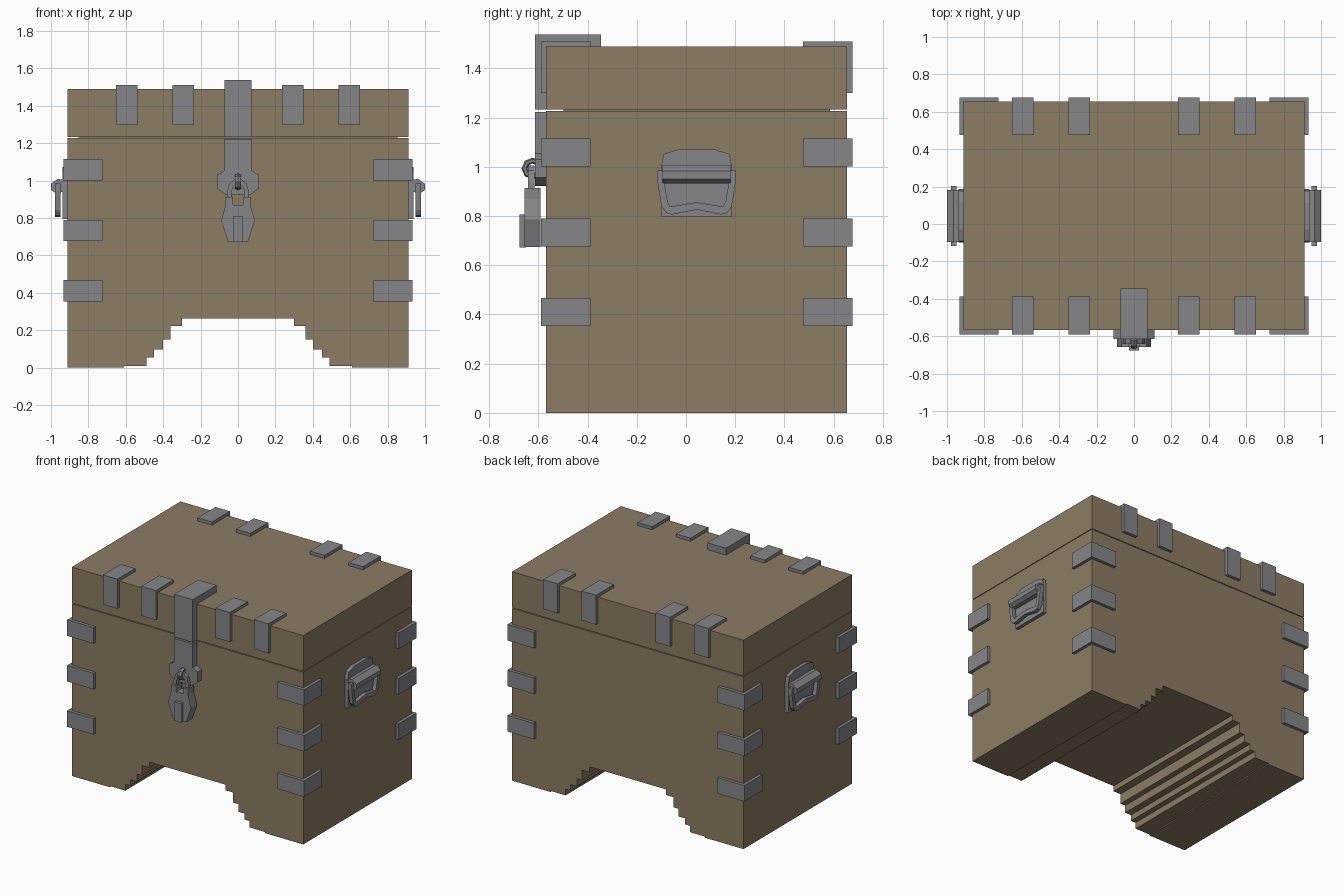
import bpy, bmesh, math

if "Cube" in bpy.data.objects:
    bpy.data.objects.remove(bpy.data.objects["Cube"])


def material(name, rgb):
    m = bpy.data.materials.new(name)
    m.diffuse_color = (*rgb, 1)
    m.use_nodes = True
    m.node_tree.nodes["Principled BSDF"].inputs["Base Color"].default_value = m.diffuse_color
    return m


WOOD = material("brown_wood", (0.265, 0.2, 0.127))
IRON = material("grey_iron", (0.238, 0.238, 0.255))


def prism(name, pts, axis, a, b, mat):
    """Extrude a closed 2D outline along an axis from a to b."""
    place = {"x": lambda p, t: (t, p[0], p[1]),
             "y": lambda p, t: (p[0], t, p[1]),
             "z": lambda p, t: (p[0], p[1], t)}[axis]
    bm = bmesh.new()
    lo = [bm.verts.new(place(p, a)) for p in pts]
    hi = [bm.verts.new(place(p, b)) for p in pts]
    bm.faces.new(lo)
    bm.faces.new(hi[::-1])
    n = len(pts)
    for i in range(n):
        j = (i + 1) % n
        bm.faces.new((lo[i], hi[i], hi[j], lo[j]))
    bmesh.ops.recalc_face_normals(bm, faces=bm.faces)
    me = bpy.data.meshes.new(name)
    bm.to_mesh(me)
    bm.free()
    me.materials.append(mat)
    ob = bpy.data.objects.new(name, me)
    bpy.context.collection.objects.link(ob)
    return ob


def rect(x0, x1, z0, z1):
    return [(x0, z0), (x1, z0), (x1, z1), (x0, z1)]


def sym(half, c=0.0):
    """Mirror an open half outline (offsets from c) into a closed outline."""
    return [(c + u, v) for u, v in half] + [(c - u, v) for u, v in half[::-1]]


W, F, B = 0.912, -0.568, 0.655      # half width, front, back
SEAM, TOP = 1.23, 1.488
T = 0.022                           # strap thickness

# Chest body with stepped arch running front to back
arch = [(0.30, 0.262), (0.30, 0.222), (0.36, 0.222), (0.36, 0.15), (0.40, 0.15),
        (0.40, 0.096), (0.45, 0.096), (0.45, 0.053), (0.49, 0.053), (0.49, 0.008),
        (0.61, 0.008), (0.61, 0.0), (W, 0.0), (W, SEAM - 0.003)]
prism("chest_body", sym(arch), "y", F, B, WOOD)
prism("lid", rect(-W, W, SEAM + 0.002, TOP), "y", F, B, WOOD)
prism("seam_core", rect(-W + 0.06, W - 0.06, SEAM - 0.02, SEAM + 0.02), "y",
      F + 0.07, B - 0.07, WOOD)

# L-shaped straps over the front and back lid edges
for edge, s, side in ((F, 1, "front"), (B, -1, "back")):
    o = edge - s * T
    outline = [(o, 1.30), (o, TOP + T), (edge + s * 0.18, TOP + T),
               (edge + s * 0.18, TOP), (edge, TOP), (edge, 1.30)]
    for c in (-0.595, -0.292, 0.292, 0.595):
        prism(f"{side}_lid_strap", outline, "x", c - 0.057, c + 0.057, IRON)

# Corner brackets, three on each upright corner
for sx in (-1, 1):
    for edge, s in ((F, 1), (B, -1)):
        xi, xo, o = sx * W, sx * (W + T), edge - s * T
        outline = [(xo, o), (xo, edge + s * 0.18), (xi, edge + s * 0.18),
                   (xi, edge), (sx * 0.724, edge), (sx * 0.724, o)]
        for z in (0.41, 0.733, 1.058):
            prism("corner_bracket", outline, "z", z - 0.057, z + 0.057, IRON)

# Hasp: upper plate bent over the lid, lower plate on the body
HF = -0.614
prism("hasp_upper", [(HF, 1.232), (HF, 1.537), (-0.345, 1.537), (-0.345, TOP),
                     (F, TOP), (F, 1.232)], "x", -0.073, 0.073, IRON)
prism("hasp_lower", sym([(0.055, 0.922), (0.068, 0.925), (0.11, 0.957), (0.11, 1.03),
                         (0.073, 1.053), (0.073, 1.222)]), "y", HF, F, IRON)

# Staple ring standing out of the hasp
bpy.ops.mesh.primitive_torus_add(major_segments=8, minor_segments=6, major_radius=0.032,
                                 minor_radius=0.012, location=(0, -0.624, 0.993),
                                 rotation=(0, math.pi / 2, 0))
ring = bpy.context.object
ring.name = "staple_ring"
ring.scale.z = 1.5
ring.data.materials.append(IRON)

# Padlock: shackle, notched body and key cover
outer = [(0.058, 0.90), (0.058, 0.94), (0.045, 0.985), (0.02, 1.005)]
inner = [(0.034, 0.90), (0.034, 0.94), (0.026, 0.968), (0.01, 0.982)]
shackle = (outer + [(-x, z) for x, z in outer[::-1]]
           + [(-x, z) for x, z in inner] + inner[::-1])
prism("padlock_shackle", shackle, "y", -0.642, -0.616, IRON)
prism("padlock_body", sym([(0.053, 0.675), (0.09, 0.785), (0.066, 0.87), (0.066, 0.913),
                           (0.027, 0.913), (0.027, 0.87)]), "y", -0.657, -0.592, IRON)
prism("padlock_key_cover", rect(-0.027, 0.027, 0.672, 0.807), "y", -0.677, -0.65, IRON)

# Side handles: back plate, hinge housing and swinging bail
C = 0.043
plate = sym([(0.143, 0.795), (0.143, 1.005), (0.134, 1.052), (0.072, 1.071)], C)
housing = [(0.93, 0.94), (0.975, 0.932), (1.0, 0.95), (1.0, 0.982),
           (0.965, 1.008), (0.93, 1.005)]
b_out = [(0.13, 0.985), (0.16, 0.985), (0.16, 0.945), (0.143, 0.84), (0.125, 0.813),
         (0.10, 0.806), (0.0, 0.826)]
b_in = [(0.0, 0.856), (0.107, 0.838), (0.118, 0.86), (0.13, 0.93)]
bail = ([(C + u, v) for u, v in b_out] + [(C - u, v) for u, v in b_out[-2::-1]]
        + [(C - u, v) for u, v in b_in[::-1]] + [(C + u, v) for u, v in b_in[1:]])
for sx in (-1, 1):
    prism("handle_plate", plate, "x", sx * 0.91, sx * 0.937, IRON)
    prism("handle_housing", [(sx * x, z) for x, z in housing], "y", C - 0.138, C + 0.138, IRON)
    prism("handle_bail", bail, "x", sx * 0.95, sx * 0.978, IRON)
